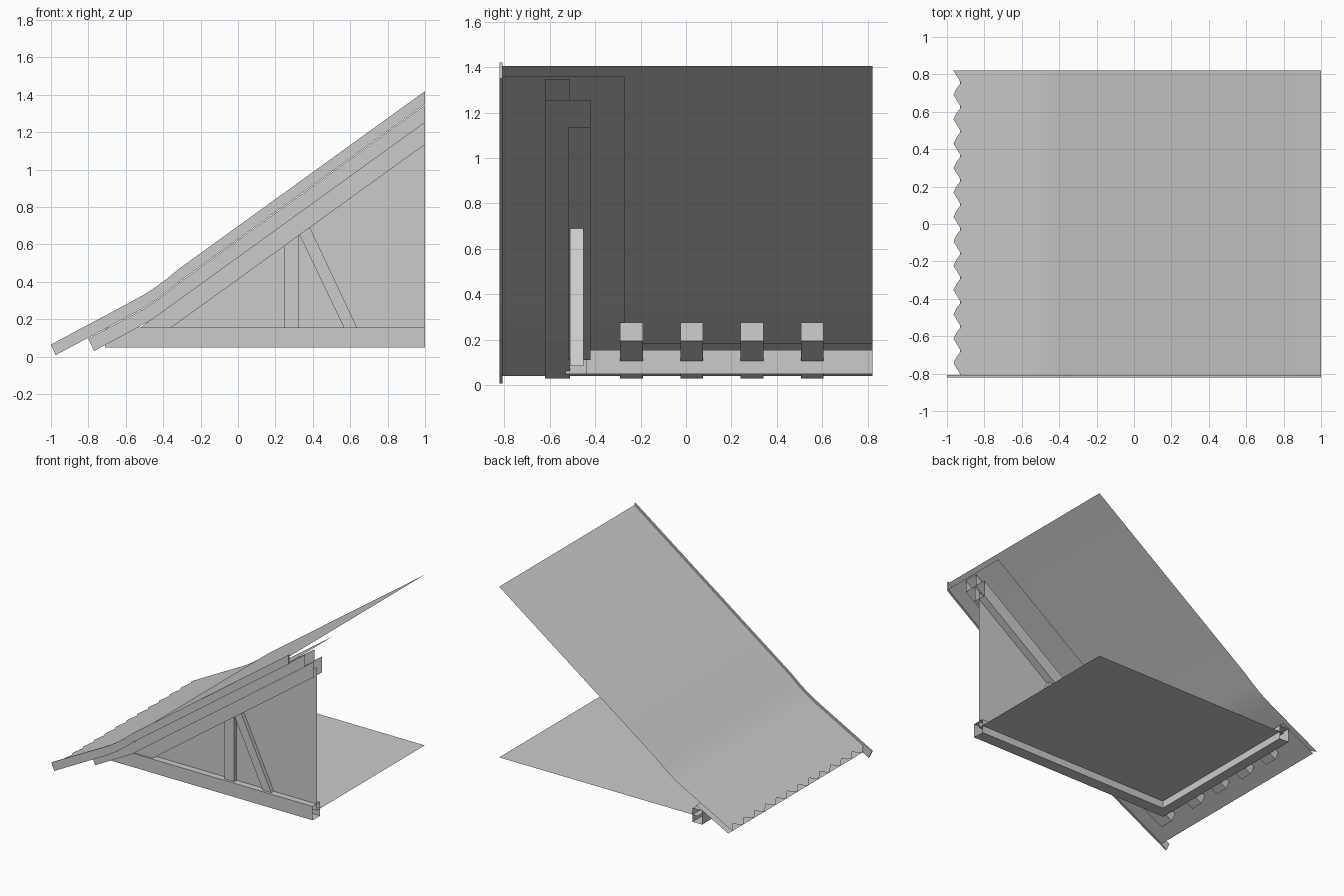
import bpy, bmesh, math

cube = bpy.data.objects.get("Cube")
if cube:
    bpy.data.objects.remove(cube, do_unlink=True)

grey = bpy.data.materials.new("plain_grey")
grey.use_nodes = True
GREY = (0.6, 0.6, 0.6, 1)
grey.diffuse_color = GREY
grey.node_tree.nodes["Principled BSDF"].inputs["Base Color"].default_value = GREY


def finish(name, bm, smooth=False):
    mesh = bpy.data.meshes.new(name)
    bm.to_mesh(mesh)
    bm.free()
    mesh.materials.append(grey)
    obj = bpy.data.objects.new(name, mesh)
    bpy.context.collection.objects.link(obj)
    if smooth:
        for p in mesh.polygons:
            p.use_smooth = True
    return obj


def prism(name, outline, y0, y1, open_x=None, open_back=False):
    """Extrude an x-z outline along y; the end at x = open_x is left hollow."""
    bm = bmesh.new()
    front = bm.faces.new([bm.verts.new((x, y0, z)) for x, z in outline])
    new = bmesh.ops.extrude_face_region(bm, geom=[front], use_keep_orig=True)["geom"]
    for v in new:
        if isinstance(v, bmesh.types.BMVert):
            v.co.y = y1
    bmesh.ops.recalc_face_normals(bm, faces=bm.faces)
    gone = [f for f in bm.faces
            if (open_x is not None and all(abs(v.co.x - open_x) < 1e-4 for v in f.verts))
            or (open_back and all(abs(v.co.y - y1) < 1e-4 for v in f.verts))]
    bmesh.ops.delete(bm, geom=gone, context="FACES_ONLY")
    return finish(name, bm)


def sheet(name, profile, ys, edge=lambda i: 0.0):
    """Thin surface following an x-z profile; edge(i) shifts its low end."""
    bm = bmesh.new()
    rows = []
    for i, y in enumerate(ys):
        row = [bm.verts.new((x, y, z)) for x, z in profile]
        row[0].co.x += edge(i)
        row[0].co.z += edge(i) * LOW
        rows.append(row)
    for a, b in zip(rows, rows[1:]):
        for k in range(len(profile) - 1):
            bm.faces.new((a[k], a[k + 1], b[k + 1], b[k]))
    return finish(name, bm, True)


# Roof line: shallow slope at the eave, flared into the steep main slope
LOW, HIGH = 0.534, 0.722
FLARE = [-0.56, -0.5, -0.44, -0.38, -0.32]


def roof_z(x):
    low = 0.065 + (x + 1) * LOW
    high = 1.42 + (x - 1) * HIGH
    t = min(max((x - FLARE[0]) / (FLARE[-1] - FLARE[0]), 0), 1)
    return low * (1 - t) + high * t


def slope(x0, drop, x1=1.0):
    xs = [x0] + [x for x in FLARE if x0 < x < x1] + [x1]
    return [(x, roof_z(x) - drop) for x in xs]


# Roof covering with a scalloped eave edge
count = 50
ys = [-0.81 + 1.63 * i / count for i in range(count + 1)]
wave = [0.025, 0.005, -0.015, 0.0]
sheet("roof_covering", slope(-0.95, 0.015), ys, lambda i: wave[i % 4])

# Soffit linings at the gable overhang and along the eave
sheet("gable_soffit", slope(-0.93, 0.062), [-0.81, -0.27])
sheet("eave_soffit", slope(-0.93, 0.062, -0.66), [-0.81, 0.82])

# Barge board at the gable edge
prism("barge_board", slope(-1, 0) + slope(-0.975, 0.07)[::-1], -0.82, -0.808)

# Outer rafter and the short rafter tails along the eave
def rafter_outline(end):
    bend = -0.465
    under = [(-0.77, 0.03), (bend, 0.195)]
    if end > bend:
        under.append((end, 0.195 + (end - bend) * HIGH))
    return under + slope(-0.8, 0.075, end)[::-1]


prism("gable_rafter", rafter_outline(1.0), -0.62, -0.51, open_x=1.0)
for n in range(4):
    y = -0.29 + n * 0.265
    prism(f"rafter_tail_{n + 1}", rafter_outline(-0.47), y, y + 0.1, open_x=-0.47)

# Truss: sloping chord, bottom chord, post and brace
prism("top_chord", [(-0.42, 0.11), (1, 1.135), (1, 1.255), (-0.585, 0.11)],
      -0.52, -0.42, open_x=1.0)
prism("bottom_chord", [(-0.71, 0.05), (1, 0.05), (1, 0.155), (-0.71, 0.155)],
      -0.53, -0.44, open_x=1.0)
prism("truss_post", [(0.245, 0.1), (0.325, 0.1), (0.325, 0.66), (0.245, 0.6)],
      -0.51, -0.45)
prism("truss_brace", [(0.6, 0.085), (0.67, 0.085), (0.38, 0.7), (0.325, 0.66)],
      -0.51, -0.45)

# Wall plate under the rafter tails
prism("wall_plate", [(-0.71, 0.05), (-0.63, 0.05), (-0.63, 0.155), (-0.71, 0.155)],
      -0.44, 0.82, open_back=True)

# Gable wall panel and ceiling panel
bm = bmesh.new()
bm.faces.new([bm.verts.new((x, -0.48, z)) for x, z in
              [(-0.5, 0.105), (1, 0.105), (1, 1.195), (-0.5, 0.115)]])
finish("gable_wall", bm)
sheet("ceiling", [(-0.67, 0.105), (1, 0.105)], [-0.48, 0.82])
